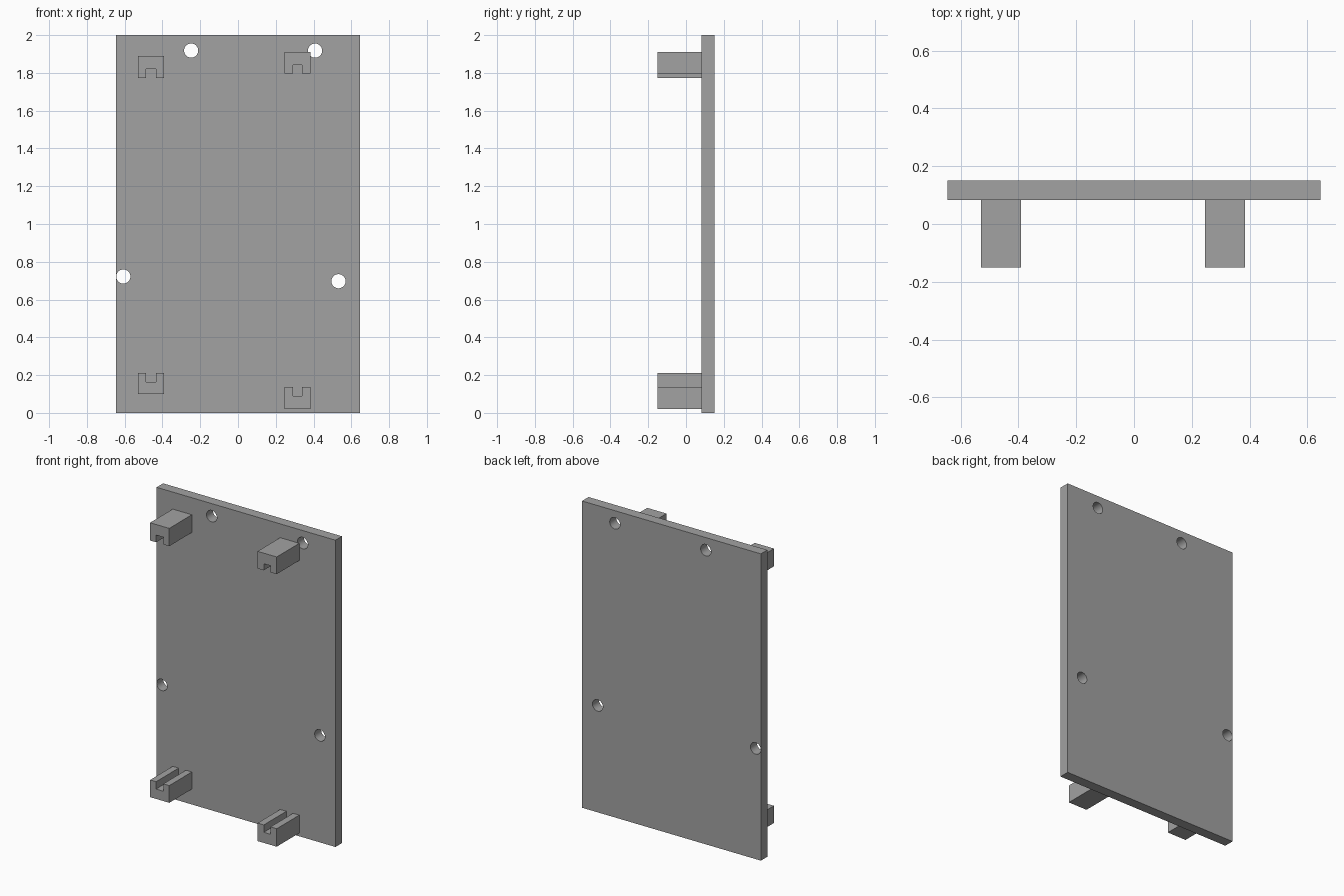
import bpy
import bmesh
from mathutils import Matrix
from math import pi, radians

old = bpy.data.objects.get("Cube")
if old:
    bpy.data.objects.remove(old, do_unlink=True)

FRONT, PLATE_FRONT, BACK = -0.15, 0.083, 0.15
HALF_WIDTH, HEIGHT = 0.645, 2.0
HOLE_RADIUS = 0.0375

grey = bpy.data.materials.new("plain grey")
grey.use_nodes = True
colour = (0.36, 0.36, 0.36, 1)
grey.diffuse_color = colour
grey.node_tree.nodes["Principled BSDF"].inputs["Base Color"].default_value = colour


def make_object(name, bm):
    bmesh.ops.recalc_face_normals(bm, faces=bm.faces)
    mesh = bpy.data.meshes.new(name)
    bm.to_mesh(mesh)
    bm.free()
    mesh.materials.append(grey)
    obj = bpy.data.objects.new(name, mesh)
    bpy.context.collection.objects.link(obj)
    return obj


def extrude_profile(name, points, y0, y1):
    """Extrude an x-z outline along y."""
    bm = bmesh.new()
    face = bm.faces.new([bm.verts.new((x, y0, z)) for x, z in points])
    result = bmesh.ops.extrude_face_region(bm, geom=[face])
    verts = [v for v in result["geom"] if isinstance(v, bmesh.types.BMVert)]
    bmesh.ops.translate(bm, verts=verts, vec=(0, y1 - y0, 0))
    return make_object(name, bm)


# Upright plate
w = HALF_WIDTH
plate = extrude_profile("back_plate", [(-w, 0), (w, 0), (w, HEIGHT), (-w, HEIGHT)],
                        PLATE_FRONT, BACK)

# Four round through holes
bm = bmesh.new()
for x, z in [(-0.248, 1.918), (0.408, 1.918), (-0.607, 0.722), (0.532, 0.697)]:
    place = Matrix.Translation((x, (PLATE_FRONT + BACK) / 2, z)) @ Matrix.Rotation(pi / 2, 4, "X")
    bmesh.ops.create_cone(bm, cap_ends=True, segments=40, radius1=HOLE_RADIUS,
                          radius2=HOLE_RADIUS, depth=0.2, matrix=place)
cutter = make_object("hole_cutter", bm)
cutter.hide_render = True
cut = plate.modifiers.new("holes", "BOOLEAN")
cut.operation = "DIFFERENCE"
cut.solver = "EXACT"
cut.object = cutter
bpy.ops.object.select_all(action="DESELECT")
bpy.context.view_layer.objects.active = plate
plate.select_set(True)
bpy.ops.object.modifier_apply(modifier=cut.name)
bpy.data.objects.remove(cutter, do_unlink=True)
bpy.ops.object.shade_smooth_by_angle(angle=radians(30))


# Slotted posts; the slot opens at z_open, the solid side is at z_solid
def slotted_post(name, x, z_solid, z_open, z_floor, half_slot):
    h = 0.069
    outline = [(x - h, z_solid), (x + h, z_solid), (x + h, z_open),
               (x + half_slot, z_open), (x + half_slot, z_floor),
               (x - half_slot, z_floor), (x - half_slot, z_open), (x - h, z_open)]
    extrude_profile(name, outline, FRONT, PLATE_FRONT)


slotted_post("upper_right_post", -0.46, 1.889, 1.773, 1.82, 0.026)
slotted_post("upper_left_post", 0.315, 1.91, 1.798, 1.841, 0.024)
slotted_post("lower_right_post", -0.46, 0.1, 0.212, 0.164, 0.026)
slotted_post("lower_left_post", 0.315, 0.021, 0.138, 0.09, 0.024)
